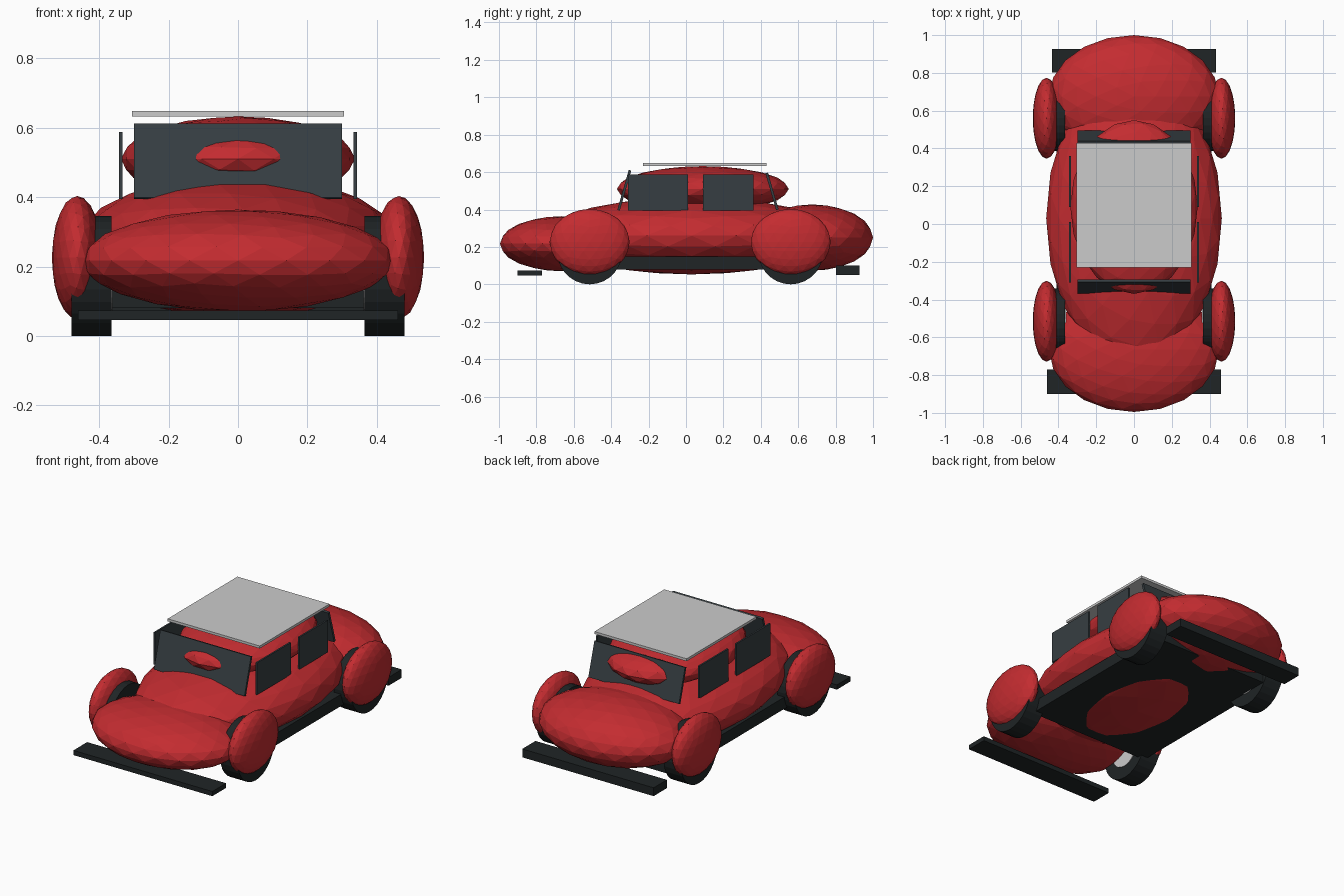
import bpy
from math import atan2, pi

if "Cube" in bpy.data.objects:
    bpy.data.objects.remove(bpy.data.objects["Cube"])


def mat(name, color):
    m = bpy.data.materials.new(name)
    m.diffuse_color = (*color, 1)
    m.use_nodes = True
    m.node_tree.nodes["Principled BSDF"].inputs["Base Color"].default_value = m.diffuse_color
    return m


RED = mat("red_paint", (0.55, 0.025, 0.03))
BLACK = mat("black_rubber", (0.014, 0.018, 0.019))
GLASS = mat("dark_glass", (0.037, 0.048, 0.054))


def finish(name, material):
    ob = bpy.context.object
    ob.name = name
    if material:
        ob.data.materials.append(material)
    return ob


def blob(name, center, half, material=RED):
    """Faceted ellipsoid fitted to the given half sizes."""
    bpy.ops.mesh.primitive_ico_sphere_add(subdivisions=3, radius=1, location=center)
    ob = finish(name, material)
    for i in range(3):
        extent = max(v.co[i] for v in ob.data.vertices)
        ob.scale[i] = half[i] / extent
    return ob


def box(name, center, size, material=None, tilt=0):
    bpy.ops.mesh.primitive_cube_add(size=1, location=center, rotation=(tilt, 0, 0))
    ob = finish(name, material)
    ob.scale = size
    return ob


def disc(name, center, radius, width, material=None):
    bpy.ops.mesh.primitive_cylinder_add(vertices=28, radius=radius, depth=width,
                                        location=center, rotation=(0, pi / 2, 0))
    return finish(name, material)


# Rounded body shells
blob("body", (0, 0.03, 0.26), (0.465, 0.78, 0.207))
blob("hood", (0, -0.665, 0.217), (0.45, 0.33, 0.147))
blob("trunk", (0, 0.675, 0.25), (0.45, 0.325, 0.177))
blob("cabin", (0, 0.09, 0.51), (0.337, 0.46, 0.122))

# Roof panel, floor and bumpers
box("roof_panel", (0, 0.10, 0.64), (0.61, 0.66, 0.015))
box("floor", (0, 0.15, 0.115), (0.82, 1.1, 0.07), BLACK)
box("front_bumper", (0, -0.835, 0.06), (0.92, 0.13, 0.028), BLACK)
box("rear_bumper", (0, 0.865, 0.075), (0.87, 0.125, 0.05), BLACK)

# Tilted front and rear glass
box("windshield", (0, -0.33, 0.503), (0.6, 0.014, 0.222), GLASS, -atan2(0.06, 0.21))
box("rear_window", (0, 0.46, 0.497), (0.6, 0.014, 0.205), GLASS, atan2(0.055, 0.19))

# Side windows, wheels and fenders on both sides
for side, s in (("right", 1), ("left", -1)):
    box(f"front_side_window_{side}", (s * 0.338, -0.15, 0.491), (0.01, 0.32, 0.192), GLASS)
    box(f"rear_side_window_{side}", (s * 0.338, 0.225, 0.491), (0.01, 0.27, 0.192), GLASS)
    for end, y in (("front", -0.515), ("rear", 0.56)):
        disc(f"{end}_tire_{side}", (s * 0.422, y, 0.173), 0.173, 0.115, BLACK)
        disc(f"{end}_hub_{side}", (s * 0.422, y, 0.173), 0.1, 0.122)
        blob(f"{end}_fender_{side}", (s * 0.463, y, 0.226), (0.073, 0.214, 0.177))
